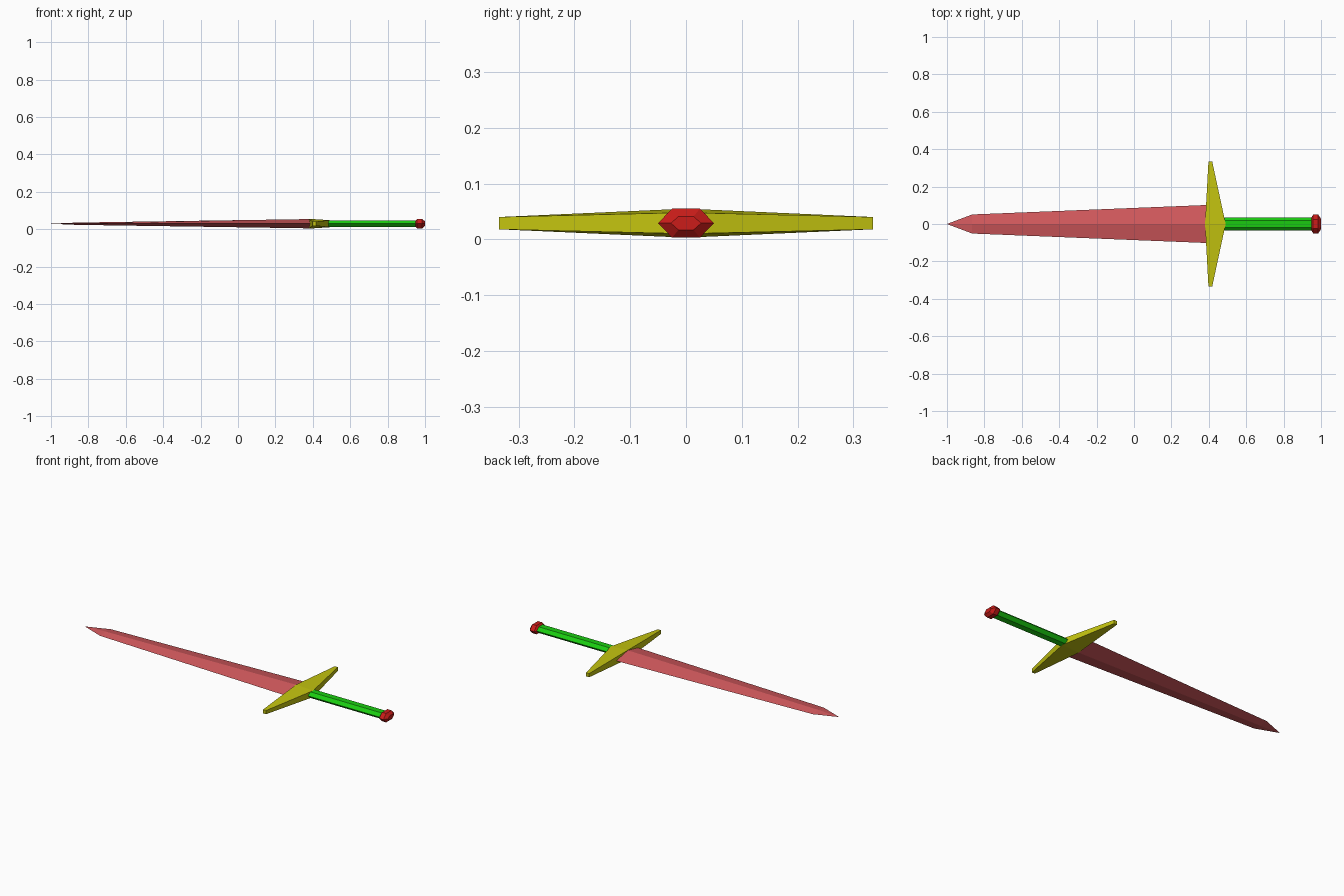
import bpy, bmesh
from math import cos, sin, pi

if "Cube" in bpy.data.objects:
    bpy.data.objects.remove(bpy.data.objects["Cube"])

ZC = 0.029  # height of the sword's centre line


def material(name, rgb):
    m = bpy.data.materials.new(name)
    m.diffuse_color = (*rgb, 1)
    m.use_nodes = True
    m.node_tree.nodes["Principled BSDF"].inputs["Base Color"].default_value = m.diffuse_color
    return m


def loft(name, rings, mat):
    """Skin a series of equal-sized rings and cap both ends (a collapsed ring becomes a point)."""
    bm = bmesh.new()
    loops = [[bm.verts.new(p) for p in ring] for ring in rings]
    n = len(loops[0])
    for a, b in zip(loops, loops[1:]):
        for i in range(n):
            j = (i + 1) % n
            bm.faces.new((a[i], a[j], b[j], b[i]))
    bm.faces.new(loops[0])
    bm.faces.new(loops[-1])
    bmesh.ops.remove_doubles(bm, verts=bm.verts[:], dist=1e-5)
    bmesh.ops.recalc_face_normals(bm, faces=bm.faces[:])
    mesh = bpy.data.meshes.new(name)
    bm.to_mesh(mesh)
    bm.free()
    mesh.materials.append(mat)
    ob = bpy.data.objects.new(name, mesh)
    bpy.context.collection.objects.link(ob)
    return ob


def ring_x(x, ry, rz, sides):
    """Polygon across the sword's length, with corners at +-y; rz is the vertex radius."""
    return [(x, ry * cos(2 * pi * i / sides), ZC + rz * sin(2 * pi * i / sides))
            for i in range(sides)]


def guard_ring(y, x0, x1, h0, h1):
    return [(x0, y, ZC - h0), (x1, y, ZC - h1), (x1, y, ZC + h1), (x0, y, ZC + h0)]


blade_mat = material("blade_red", (0.65, 0.1, 0.11))
guard_mat = material("guard_yellow", (0.55, 0.55, 0.005))
grip_mat = material("grip_green", (0.01, 0.6, 0.005))
pommel_mat = material("pommel_red", (0.6, 0.012, 0.01))

# Blade: tapering diamond section; the point is a small closing pyramid
blade = loft("blade", [ring_x(0.40, 0.102, 0.025, 4),
                       ring_x(-0.865, 0.051, 0.006, 4),
                       ring_x(-0.9999, 0.0002, 0.0002, 4)], blade_mat)

# Crossguard: thick in the middle, narrowing to both ends
end = (0.398, 0.418, 0.011, 0.011)
guard = loft("crossguard", [guard_ring(-0.335, *end),
                            guard_ring(0, 0.38, 0.49, 0.026, 0.019),
                            guard_ring(0.335, *end)], guard_mat)

# Grip: flattened hexagonal bar
H = 2 / 3 ** 0.5  # flat half-height to vertex radius
grip = loft("grip", [ring_x(0.47, 0.036, 0.018 * H, 6),
                     ring_x(0.96, 0.036, 0.018 * H, 6)], grip_mat)

# Pommel: chamfered hexagonal knob
pommel = loft("pommel", [ring_x(0.945, 0.028, 0.013 * H, 6),
                         ring_x(0.958, 0.050, 0.026 * H, 6),
                         ring_x(0.985, 0.050, 0.026 * H, 6),
                         ring_x(1.0, 0.027, 0.012 * H, 6)], pommel_mat)
